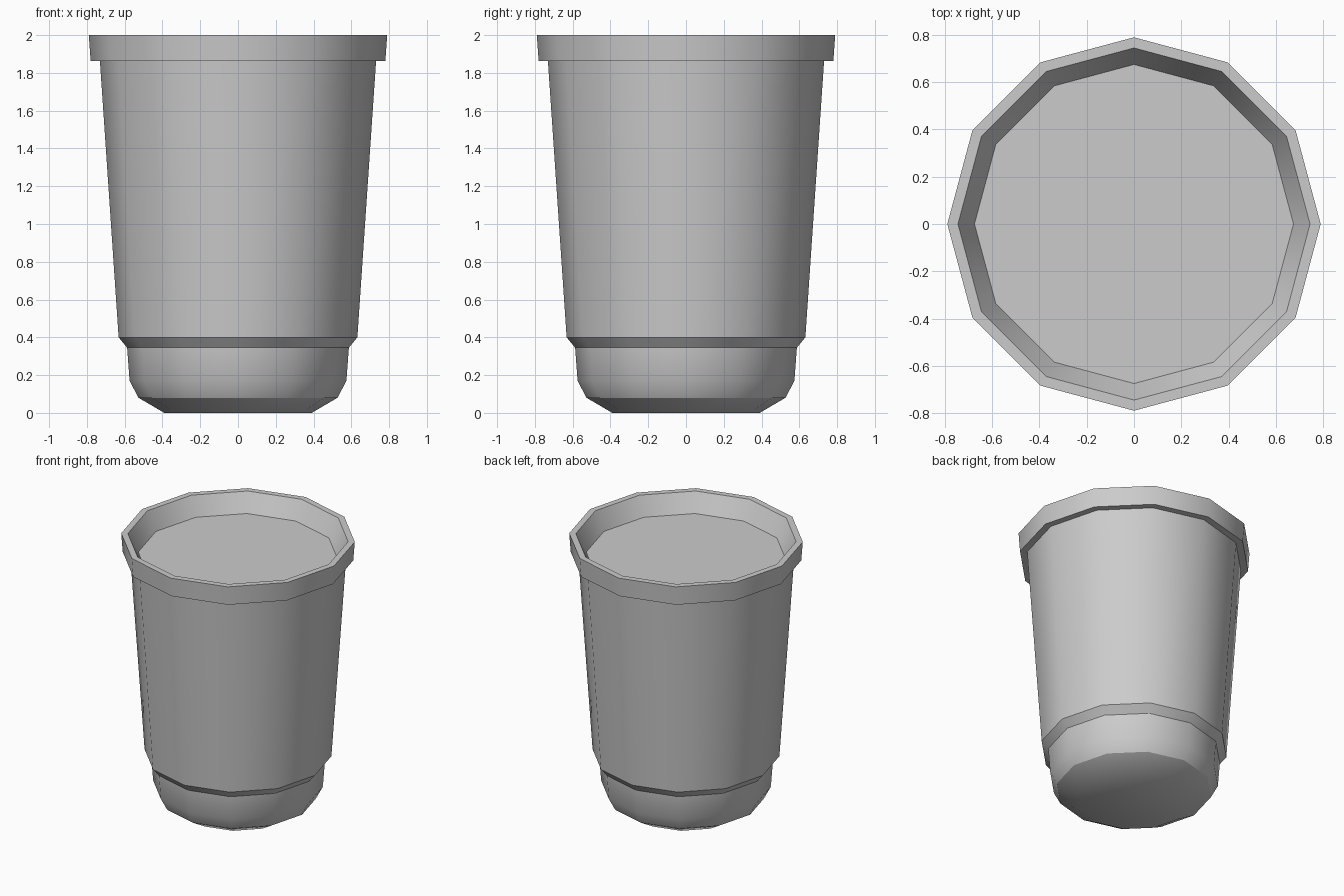
import bpy
from math import cos, sin, pi, radians

if "Cube" in bpy.data.objects:
    bpy.data.objects.remove(bpy.data.objects["Cube"])

SIDES = 12


def lathe(name, profile, cap_first=False, cap_last=False):
    """Spin a (radius, z) profile around z with a low side count."""
    verts = [(r * cos(2 * pi * i / SIDES), r * sin(2 * pi * i / SIDES), z)
             for r, z in profile for i in range(SIDES)]
    faces = []
    for k in range(len(profile) - 1):
        a, b = k * SIDES, (k + 1) * SIDES
        for i in range(SIDES):
            j = (i + 1) % SIDES
            faces.append((a + i, a + j, b + j, b + i))
    if cap_first:
        faces.append(tuple(reversed(range(SIDES))))
    if cap_last:
        faces.append(tuple(range(len(verts) - SIDES, len(verts))))
    mesh = bpy.data.meshes.new(name)
    mesh.from_pydata(verts, [], faces)
    obj = bpy.data.objects.new(name, mesh)
    bpy.context.collection.objects.link(obj)
    bpy.ops.object.select_all(action='DESELECT')
    obj.select_set(True)
    bpy.context.view_layer.objects.active = obj
    bpy.ops.object.shade_smooth_by_angle(angle=radians(32))
    return obj


# Cup: chamfered base, stepped foot, tapered wall, rolled rim, recessed fill
lathe("cup", [
    (0.39, 0.0), (0.527, 0.08), (0.574, 0.17), (0.587, 0.345),
    (0.632, 0.40), (0.731, 1.862), (0.78, 1.862), (0.79, 2.0),
    (0.745, 2.0), (0.675, 1.865)], cap_first=True, cap_last=True)
